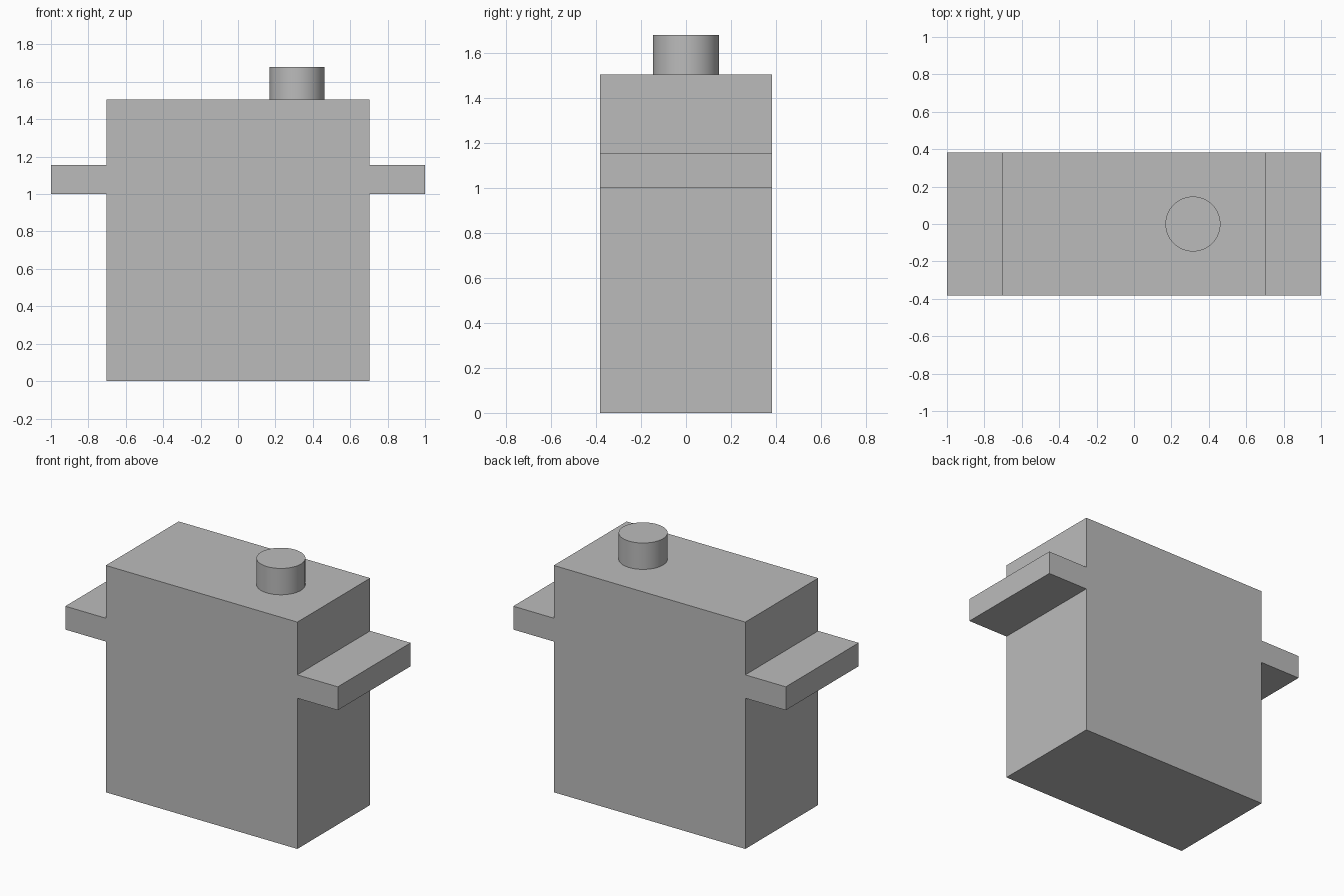
import bpy
import bmesh
from mathutils import Matrix, Vector

cube = bpy.data.objects.get("Cube")
if cube:
    bpy.data.objects.remove(cube, do_unlink=True)

# Single plain material
grey = bpy.data.materials.new("mid_grey")
grey.use_nodes = True
colour = (0.5, 0.5, 0.5, 1)
grey.diffuse_color = colour
grey.node_tree.nodes["Principled BSDF"].inputs["Base Color"].default_value = colour

# Main dimensions
BODY_X, FLANGE_X, HALF_Y = 0.703, 1.0, 0.382
FLANGE_LOW, FLANGE_HIGH, BODY_TOP = 1.0, 1.155, 1.505
SHAFT_X, SHAFT_RADIUS, SHAFT_TOP = 0.315, 0.147, 1.68


def add_object(name, bm):
    bmesh.ops.recalc_face_normals(bm, faces=bm.faces)
    mesh = bpy.data.meshes.new(name)
    bm.to_mesh(mesh)
    bm.free()
    mesh.materials.append(grey)
    obj = bpy.data.objects.new(name, mesh)
    bpy.context.collection.objects.link(obj)
    return obj


# Housing with its two mounting flanges: one mirrored profile, extruded in depth
right_half = [(BODY_X, 0), (BODY_X, FLANGE_LOW), (FLANGE_X, FLANGE_LOW),
              (FLANGE_X, FLANGE_HIGH), (BODY_X, FLANGE_HIGH), (BODY_X, BODY_TOP)]
profile = right_half + [(-x, z) for x, z in reversed(right_half)]
bm = bmesh.new()
face = bm.faces.new([bm.verts.new((x, -HALF_Y, z)) for x, z in profile])
extruded = bmesh.ops.extrude_face_region(bm, geom=[face], use_keep_orig=True)
moved = [v for v in extruded["geom"] if isinstance(v, bmesh.types.BMVert)]
bmesh.ops.translate(bm, verts=moved, vec=Vector((0, 2 * HALF_Y, 0)))
add_object("housing_with_flanges", bm)

# Round output shaft, off centre on the top
bm = bmesh.new()
bmesh.ops.create_cone(
    bm, cap_ends=True, segments=64, radius1=SHAFT_RADIUS, radius2=SHAFT_RADIUS,
    depth=SHAFT_TOP - BODY_TOP,
    matrix=Matrix.Translation((SHAFT_X, 0, (SHAFT_TOP + BODY_TOP) / 2)))
shaft = add_object("output_shaft", bm)
bpy.ops.object.select_all(action="DESELECT")
shaft.select_set(True)
bpy.context.view_layer.objects.active = shaft
bpy.ops.object.shade_smooth_by_angle()
